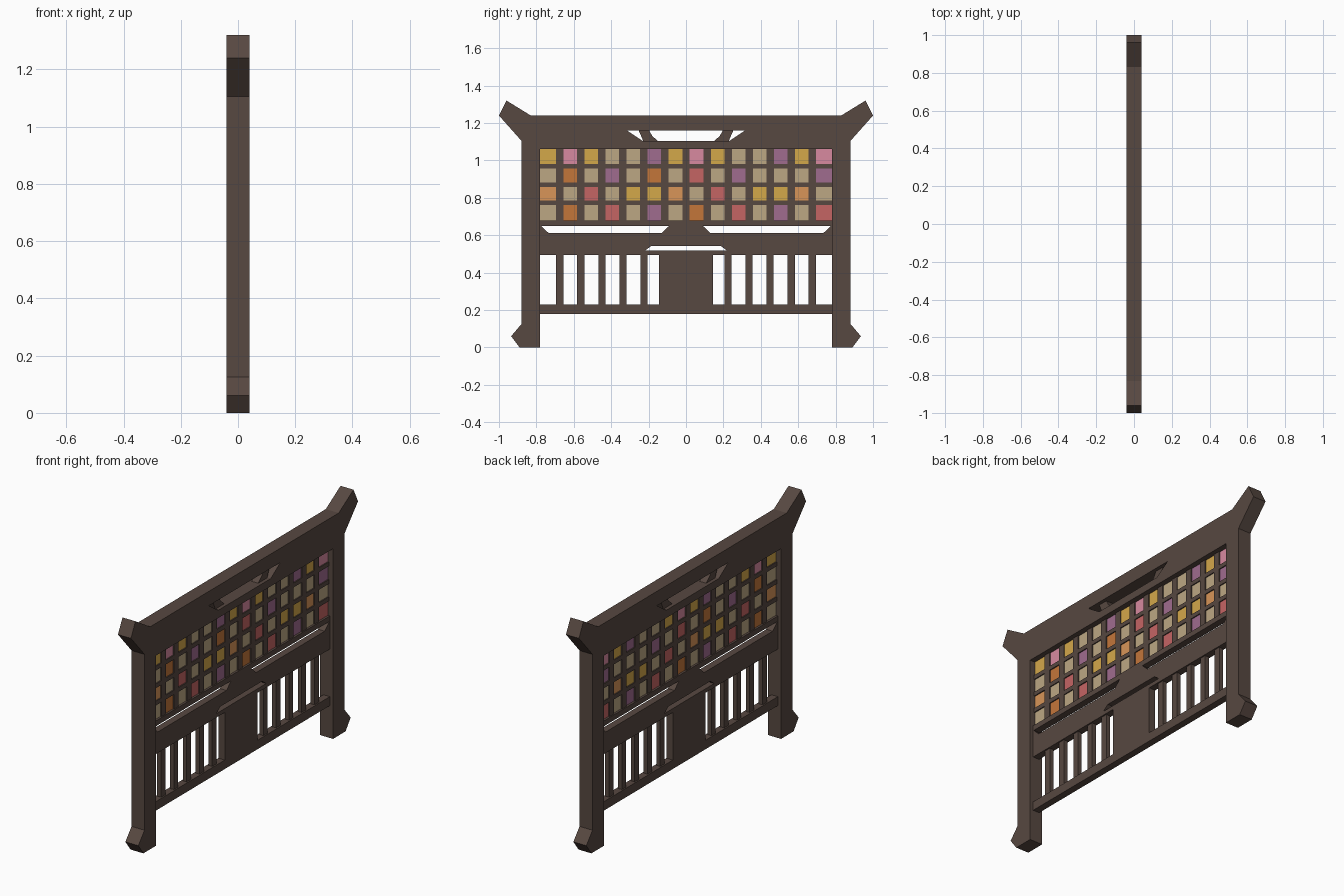
import bpy, bmesh
from mathutils import Matrix

if "Cube" in bpy.data.objects:
    bpy.data.objects.remove(bpy.data.objects["Cube"])


def material(name, r, g, b):
    lin = [((c / 255 + 0.055) / 1.055) ** 2.4 for c in (r, g, b)]
    m = bpy.data.materials.new(name)
    m.diffuse_color = (*lin, 1)
    m.use_nodes = True
    m.node_tree.nodes["Principled BSDF"].inputs["Base Color"].default_value = m.diffuse_color
    return m


wood = material("dark_wood", 87, 72, 65)
glass = {
    "Y": material("yellow_glass", 212, 168, 74),
    "P": material("pink_glass", 216, 138, 160),
    "T": material("tan_glass", 188, 167, 132),
    "V": material("purple_glass", 160, 108, 143),
    "O": material("orange_glass", 196, 118, 58),
    "A": material("apricot_glass", 216, 149, 88),
    "R": material("red_glass", 197, 101, 100),
}

# Profile plane (y, z), thickness along x
UPRIGHT = Matrix(((0, 0, 1, 0), (1, 0, 0, 0), (0, 1, 0, 0), (0, 0, 0, 1)))


def plate(name, outline, half, holes=()):
    """Flat board from a (y, z) outline with optional cut-outs."""
    cu = bpy.data.curves.new(name + "_profile", "CURVE")
    cu.dimensions = "2D"
    cu.fill_mode = "BOTH"
    cu.extrude = half
    for pts in [outline, *holes]:
        sp = cu.splines.new("POLY")
        sp.points.add(len(pts) - 1)
        for p, (y, z) in zip(sp.points, pts):
            p.co = (y, z, 0, 1)
        sp.use_cyclic_u = True
    tmp = bpy.data.objects.new(name + "_tmp", cu)
    bpy.context.collection.objects.link(tmp)
    dg = bpy.context.evaluated_depsgraph_get()
    me = bpy.data.meshes.new_from_object(tmp.evaluated_get(dg))
    bpy.data.objects.remove(tmp)
    bpy.data.curves.remove(cu)
    me.name = name
    me.transform(UPRIGHT)
    bm = bmesh.new()
    bm.from_mesh(me)
    bmesh.ops.remove_doubles(bm, verts=bm.verts, dist=1e-5)
    bmesh.ops.recalc_face_normals(bm, faces=bm.faces)
    for f in bm.faces:
        f.smooth = False
    bm.to_mesh(me)
    bm.free()
    me.materials.clear()
    me.materials.append(wood)
    ob = bpy.data.objects.new(name, me)
    bpy.context.collection.objects.link(ob)
    return ob


def flip(pts):
    return [(-y, z) for y, z in reversed(pts)]


def rect(y0, y1, z0, z1):
    return [(y0, z0), (y1, z0), (y1, z1), (y0, z1)]


# Posts, flared feet, horns and top beam
half = [(0.78, 0), (0.89, 0), (0.935, 0.06), (0.88, 0.125), (0.88, 1.105),
        (1.0, 1.24), (0.96, 1.32), (0.83, 1.24)]
top_slot = [(-0.23, 1.103), (0.23, 1.103), (0.315, 1.16), (-0.315, 1.16)]
plate("outer_frame", half + flip(half) + [(-0.78, 1.06), (0.78, 1.06)], 0.04, [top_slot])

# Slanted braces in the top slot
brace = [(0.14, 1.095), (0.225, 1.095), (0.255, 1.165), (0.2, 1.165), (0.18, 1.13)]
plate("top_brace_right", brace, 0.02)
plate("top_brace_left", flip(brace), 0.02)

# Rails and centre panel as one pierced board
side_slot = [(0.13, 0.612), (0.735, 0.612), (0.775, 0.65), (0.09, 0.65)]
mid_slot = [(-0.22, 0.517), (0.22, 0.517), (0.185, 0.543), (-0.185, 0.543)]
bay = rect(0.145, 0.78, 0.23, 0.495)
plate("lower_board", rect(-0.79, 0.79, 0.18, 0.68), 0.02,
      [side_slot, flip(side_slot), mid_slot, bay, flip(bay)])

# Vertical slats either side of the centre panel
PITCH = 0.1125
for side, label in ((1, "right"), (-1, "left")):
    for i in range(2, 7):
        c = side * i * PITCH
        plate(f"slat_{label}_{i - 1}", rect(c - 0.019, c + 0.019, 0.22, 0.505), 0.012)

# Lattice grid
bars = [i * PITCH for i in range(-6, 7)]
cols = list(zip([-0.78] + [b + 0.02 for b in bars], [b - 0.02 for b in bars] + [0.78]))
rows = [(0.98, 1.06), (0.881, 0.956), (0.785, 0.857), (0.68, 0.761)]
cells = [rect(y0, y1, z0, z1) for z0, z1 in rows for y0, y1 in cols]
plate("lattice", rect(-0.79, 0.79, 0.67, 1.07), 0.014, cells)

# Coloured panes, one letter per cell
pattern = "YPYTTVYPYTTVYP" "TOTVTOTRTVTTTV" "ATRTYYATRTYYAT" "TOTRTVTOTRTVTR"
keys = list(glass)
bm = bmesh.new()
for cell, key in zip(cells, pattern):
    (y0, z0), (y1, z1) = cell[0], cell[2]
    mat = (Matrix.Translation((0, (y0 + y1) / 2, (z0 + z1) / 2))
           @ Matrix.Diagonal((0.016, y1 - y0 + 0.006, z1 - z0 + 0.006, 1)))
    made = bmesh.ops.create_cube(bm, size=1, matrix=mat)
    for f in {f for v in made["verts"] for f in v.link_faces}:
        f.material_index = keys.index(key)
me = bpy.data.meshes.new("glass_panes")
bm.to_mesh(me)
bm.free()
for k in keys:
    me.materials.append(glass[k])
bpy.context.collection.objects.link(bpy.data.objects.new("glass_panes", me))
